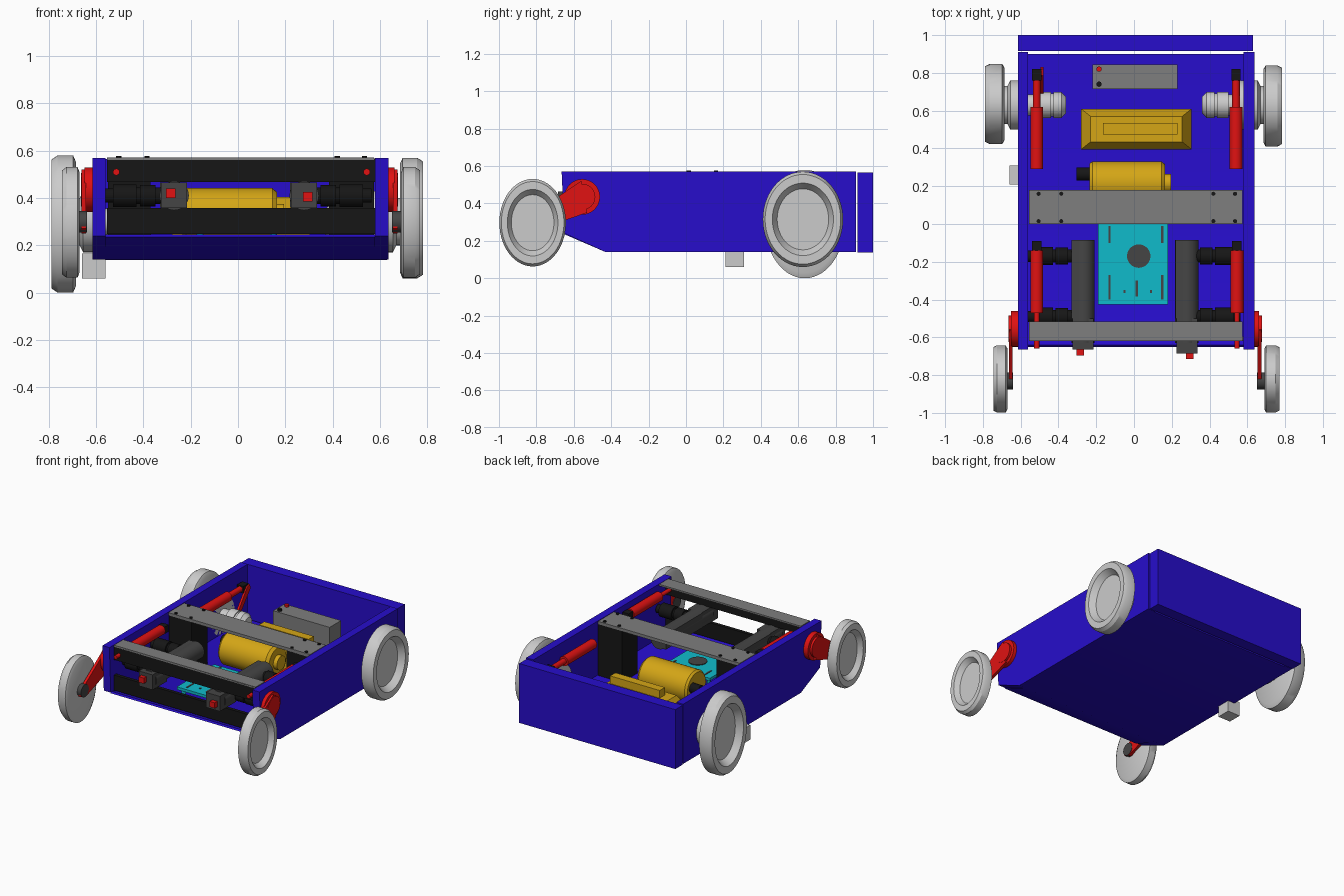
import bpy, bmesh
from math import sin, cos, tau, radians
from mathutils import Vector

if "Cube" in bpy.data.objects:
    bpy.data.objects.remove(bpy.data.objects["Cube"])

COLS = dict(blue=(.02, .004, .6), red=(.75, .006, .006), yellow=(.66, .38, .008),
            cyan=(.005, .5, .6), black=(.008, .008, .008), dark=(.06, .06, .06), steel=(.21, .21, .21))
MATS = {}
for k, c in COLS.items():
    MATS[k] = bpy.data.materials.new(k)
    MATS[k].diffuse_color = (*c, 1)


def finish(name, bm, mat=None):
    bmesh.ops.remove_doubles(bm, verts=bm.verts, dist=1e-5)
    bmesh.ops.recalc_face_normals(bm, faces=bm.faces)
    me = bpy.data.meshes.new(name)
    bm.to_mesh(me)
    bm.free()
    me.shade_smooth()
    me.set_sharp_from_angle(angle=radians(30))
    ob = bpy.data.objects.new(name, me)
    bpy.context.collection.objects.link(ob)
    if mat:
        me.materials.append(MATS[mat])
    return ob


def box(name, x, y, z, mat=None, taper=(0, 0)):
    """Box from ranges; taper pulls the top edges inwards."""
    bm = bmesh.new()
    bmesh.ops.create_cube(bm, size=1)
    for v in bm.verts:
        i, j, k = (int(c > 0) for c in v.co)
        tx, ty = (taper[0], taper[1]) if k else (0, 0)
        v.co = (x[i] + tx * (1 - 2 * i), y[j] + ty * (1 - 2 * j), z[k])
    return finish(name, bm, mat)


def prism(name, x, yz, mat=None):
    """Side profile extruded along x."""
    bm = bmesh.new()
    f = bm.faces.new([bm.verts.new((x[0], *p)) for p in yz])
    g = bmesh.ops.extrude_face_region(bm, geom=[f])['geom']
    bmesh.ops.translate(bm, verts=[v for v in g if isinstance(v, bmesh.types.BMVert)], vec=(x[1] - x[0], 0, 0))
    return finish(name, bm, mat)


def lathe(name, axis, origin, prof, mat=None, scale=(1, 1), n=40):
    """Turn (offset, radius) points around an axis through origin."""
    bm = bmesh.new()
    a = 'xyz'.index(axis)
    b, c = [i for i in range(3) if i != a]
    rings = []
    for t, r in prof:
        ring = []
        for i in range(n if r else 1):
            p = Vector(origin)
            p[a] += t
            p[b] += r * scale[0] * cos(tau * i / n)
            p[c] += r * scale[1] * sin(tau * i / n)
            ring.append(bm.verts.new(p))
        rings.append(ring)
    for A, B in zip(rings, rings[1:]):
        for i in range(n):
            vs = []
            for v in (A[i % len(A)], A[(i + 1) % len(A)], B[(i + 1) % len(B)], B[i % len(B)]):
                if v not in vs:
                    vs.append(v)
            if len(vs) > 2:
                bm.faces.new(vs)
    return finish(name, bm, mat)


def rod(name, axis, origin, a, b, r, mat=None, n=32):
    return lathe(name, axis, origin, [(a, 0), (a, r), (b, r), (b, 0)], mat, n=n)


# hull: side walls, floor with sloped nose, separate tail panel
side = [(-.665, .57), (-.65, .24), (-.43, .14), (.91, .14), (.91, .57)]
prism('left_wall', (-.615, -.56), side, 'blue')
prism('right_wall', (.58, .637), side, 'blue')
prism('floor', (-.56, .58), [(-.65, .235), (-.43, .14), (.9, .14), (.9, .18), (-.42, .18), (-.64, .245)], 'blue')
box('tail_panel', (-.615, .63), (.917, 1), (.137, .565), 'blue')
box('side_block', (-.66, -.56), (.21, .31), (.06, .165))

# oval wheels: inner x, outer x, centre y/z, half sizes y/z
TIRE = [(0, 0), (0, .9), (.12, 1), (.75, 1), (1, .94), (1, .76), (.55, .64), (.55, 0)]
for name, x0, x1, y, z, ry, rz in (
        ('rear_left_wheel', -.685, -.79, .635, .29, .212, .29),
        ('rear_right_wheel', .685, .783, .625, .315, .215, .255),
        ('front_left_wheel', -.67, -.745, -.82, .297, .178, .234),
        ('front_right_wheel', .69, .77, -.82, .297, .178, .234)):
    lathe(name, 'x', (x0, y, z), [(t * (x1 - x0), r) for t, r in TIRE], scale=(ry, rz), n=56)

for s, tag, xs, xr in ((-1, 'left', -.515, -.515), (1, 'right', .545, .54)):
    # rear drive drums and stepped motors
    o = (0, .63, .3)
    lathe(tag + '_drum', 'x', o, [(s * x, r) for x, r in
          ((.56, 0), (.56, .13), (.655, .13), (.67, .1), (.72, .1), (.72, 0))])
    lathe(tag + '_drive_motor', 'x', o, [(s * x, r) for x, r in
          ((.6, 0), (.6, .055), (.5, .055), (.5, .07), (.44, .07), (.44, .062), (.425, .062),
           (.425, .07), (.385, .068), (.36, .045), (.36, 0))])
    # rear shock and crank
    o = (xr, 0, .46)
    lathe(tag + '_rear_shock', 'y', o, [(.29, 0), (.29, .034), (.62, .034), (.62, .02), (.78, .02), (.78, 0)], 'red')
    box(tag + '_rear_shock_end', (xr - .025, xr + .025), (.76, .82), (.435, .485), 'black')
    if s < 0:
        prism('rear_crank', (-.495, -.48), [(.64, .27), (.68, .27), (.83, .45), (.82, .48), (.79, .47)], 'red')
    # front shock
    o = (xs, 0, .51)
    lathe(tag + '_front_shock', 'y', o,
          [(-.66, 0), (-.66, .014), (-.47, .014), (-.47, .034), (-.14, .034), (-.14, 0)], 'red')
    box(tag + '_front_shock_end', (xs - .025, xs + .025), (-.14, -.09), (.485, .535), 'black')
    # swing arm with pivot disc and hub
    d = .012 if s > 0 else 0
    rod(tag + '_arm_pivot', 'x', (s * d, -.555, .435), s * .6, s * .65, .095, 'red')
    rod(tag + '_arm_cap', 'x', (s * d, -.555, .435), s * .65, s * .665, .07, 'red')
    prism(tag + '_swing_arm', sorted((s * (.643 + d), s * (.663 + d))),
          [(-.56, .52), (-.82, .345), (-.87, .32), (-.87, .27), (-.82, .25), (-.53, .35)], 'red')
    rod(tag + '_front_hub', 'x', (s * d, -.83, .3), s * .64, s * .7, .045, 'dark')
    # post under the middle bar
    xo, xi = (-.55, -.37) if s < 0 else (.575, .385)
    box(tag + '_post', sorted((xo, xi)), (.0, .18), (.17, .55), 'black')
    # ribbed black couplings
    for i, y in enumerate((-.17, -.49)):
        lathe(f'{tag}_coupling_{i}', 'x', (0, y, .41), [(s * x, r) for x, r in
              ((.565, 0), (.565, .03), (.53, .03), (.53, .048), (.43, .048), (.43, .035), (.415, .035),
               (.415, .045), (.35, .045), (.35, .035), (.25, .035), (.25, 0))], 'black')
    # longitudinal motors with gearbox and red shaft
    xm, y0, zs = (-.27, -.665, .42) if s < 0 else (.28, -.685, .405)
    rod(tag + '_motor', 'y', (xm, 0, .41), -.63, -.085, .062, 'dark')
    box(tag + '_gearbox', (xm - .055, xm + .055), (y0, -.5), (.357, .465), 'dark')
    box(tag + '_motor_housing', (xm - .06, xm + .02), (-.5, -.085), (.36, .465), 'dark')
    xk = -.285 if s < 0 else .295
    box(tag + '_motor_knob', (xk - .02, xk + .02), (y0 - .03, y0), (zs - .02, zs + .02), 'red')
    # middle bar bolts
    for x in (-.505, -.385) if s < 0 else (.42, .535):
        for y in (.015, .16):
            rod('bar_bolt', 'z', (x, y, 0), .56, .577, .011, 'black', 12)

# cross bars
box('middle_bar', (-.555, .575), (0, .18), (.548, .57), 'steel')
box('front_bar_top', (-.555, .575), (-.62, -.515), (.56, .572), 'steel')
box('front_upper_beam', (-.555, .6), (-.62, -.595), (.467, .568), 'black')
box('front_lower_beam', (-.555, .6), (-.62, -.595), (.247, .357), 'black')

# control board with slots and round sensor
box('control_board', (-.19, .18), (-.425, 0), (.275, .295), 'cyan')
for x in (-.16, .15):
    for y in (-.39, -.03):
        rod('board_leg', 'z', (x, y, 0), .17, .28, .015, 'cyan', 12)
rod('board_disc', 'z', (.025, -.17, 0), .29, .3, .062, 'dark')
for x, y0, y1 in ((-.13, -.4, -.27), (.15, -.4, -.27), (-.13, -.1, -.01), (.15, -.1, -.01),
                  (.015, -.385, -.3), (-.05, -.365, -.35), (.09, -.365, -.35)):
    box('board_slot', (x - .006, x + .006), (y0, y1), (.29, .298), 'dark')

# compressor tank
lathe('tank', 'x', (0, .215, .325), [(-.235, 0), (-.235, .105), (-.22, .117), (.145, .117), (.165, .1),
                                     (.165, .05), (.195, .05), (.195, 0)], 'yellow')
rod('tank_cap', 'x', (0, .265, .34), -.305, -.23, .035, 'black')

# stepped yellow unit
box('unit_base', (-.28, .305), (.395, .61), (.17, .27), 'yellow')
box('unit_slope', (-.28, .305), (.395, .61), (.27, .35), 'yellow', (.05, .04))
box('unit_ridge', (-.165, .23), (.475, .535), (.34, .405), 'yellow')

# battery with terminals
box('battery', (-.22, .23), (.715, .845), (.17, .4), 'steel')
rod('positive_terminal', 'z', (-.185, .82, 0), .39, .415, .014, 'red', 16)
rod('negative_terminal', 'z', (-.185, .74, 0), .39, .415, .014, 'black', 16)

for m in bpy.data.materials:
    if m.users and not m.is_grease_pencil:
        m.use_nodes = True
        m.node_tree.nodes["Principled BSDF"].inputs["Base Color"].default_value = m.diffuse_color
